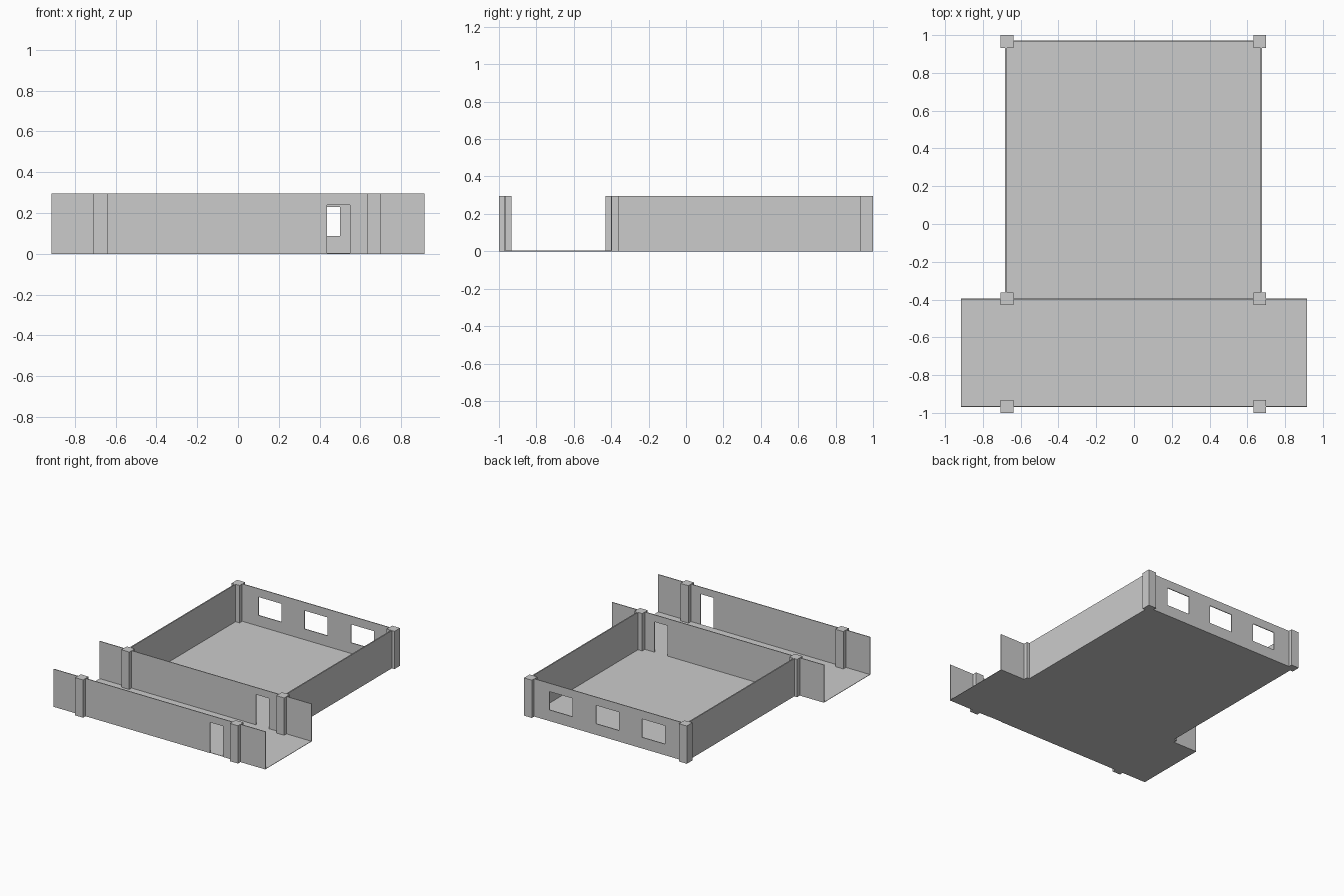
import bpy
import bmesh
from mathutils import Vector

if "Cube" in bpy.data.objects:
    bpy.data.objects.remove(bpy.data.objects["Cube"])

H = 0.295          # wall and column height
T = 0.006          # wall thickness
HALL_W = 0.915     # half width of the front corridor
ROOM_L, ROOM_R = -0.678, 0.673
Y_FRONT, Y_MID, Y_BACK = -0.967, -0.398, 0.968
COL = 0.068        # column side


def box(name, x, y, z):
    """Box from (min, max) pairs."""
    lo, hi = Vector((x[0], y[0], z[0])), Vector((x[1], y[1], z[1]))
    bm = bmesh.new()
    bmesh.ops.create_cube(bm, size=1)
    bmesh.ops.scale(bm, vec=hi - lo, verts=bm.verts)
    bmesh.ops.translate(bm, vec=(lo + hi) / 2, verts=bm.verts)
    mesh = bpy.data.meshes.new(name)
    bm.to_mesh(mesh)
    bm.free()
    ob = bpy.data.objects.new(name, mesh)
    bpy.context.collection.objects.link(ob)
    return ob


def cut(wall, x, y, z):
    """Cut a rectangular opening through a wall that lies along x."""
    cutter = box("opening_cutter", x, (y - 0.05, y + 0.05), z)
    mod = wall.modifiers.new("opening", "BOOLEAN")
    mod.operation, mod.solver, mod.object = "DIFFERENCE", "EXACT", cutter
    bpy.context.view_layer.objects.active = wall
    bpy.ops.object.modifier_apply(modifier=mod.name)
    bpy.data.objects.remove(cutter)


def around(c, size):
    return (c - size / 2, c + size / 2)


# Floors
box("corridor_floor", (-HALL_W, HALL_W), (Y_FRONT, Y_MID), (0, 0.003))
box("room_floor", (ROOM_L, ROOM_R), (Y_MID, Y_BACK), (0, 0.003))

# Corridor walls, each with a doorway
for name, y in (("front_wall", Y_FRONT), ("middle_wall", Y_MID)):
    wall = box(name, (-HALL_W, HALL_W), around(y, T), (0, H))
    cut(wall, (0.436, 0.55), y, (-0.05, 0.24))

# Back wall with three windows
back = box("back_wall", (ROOM_L, ROOM_R), around(Y_BACK, T), (0, H))
for x in (-0.4, 0, 0.4):
    cut(back, around(x, 0.2), Y_BACK, (0.087, 0.23))

# Side walls of the room
for name, x in (("left_wall", ROOM_L), ("right_wall", ROOM_R)):
    box(name, around(x, 0.009), (Y_MID, Y_BACK), (0, H))

# Square columns
for row, y in (("front", -0.966), ("middle", -0.396), ("back", 0.966)):
    for side, x in (("left", -0.673), ("right", 0.666)):
        box(f"{row}_{side}_column", around(x, COL), around(y, COL), (0, H))
